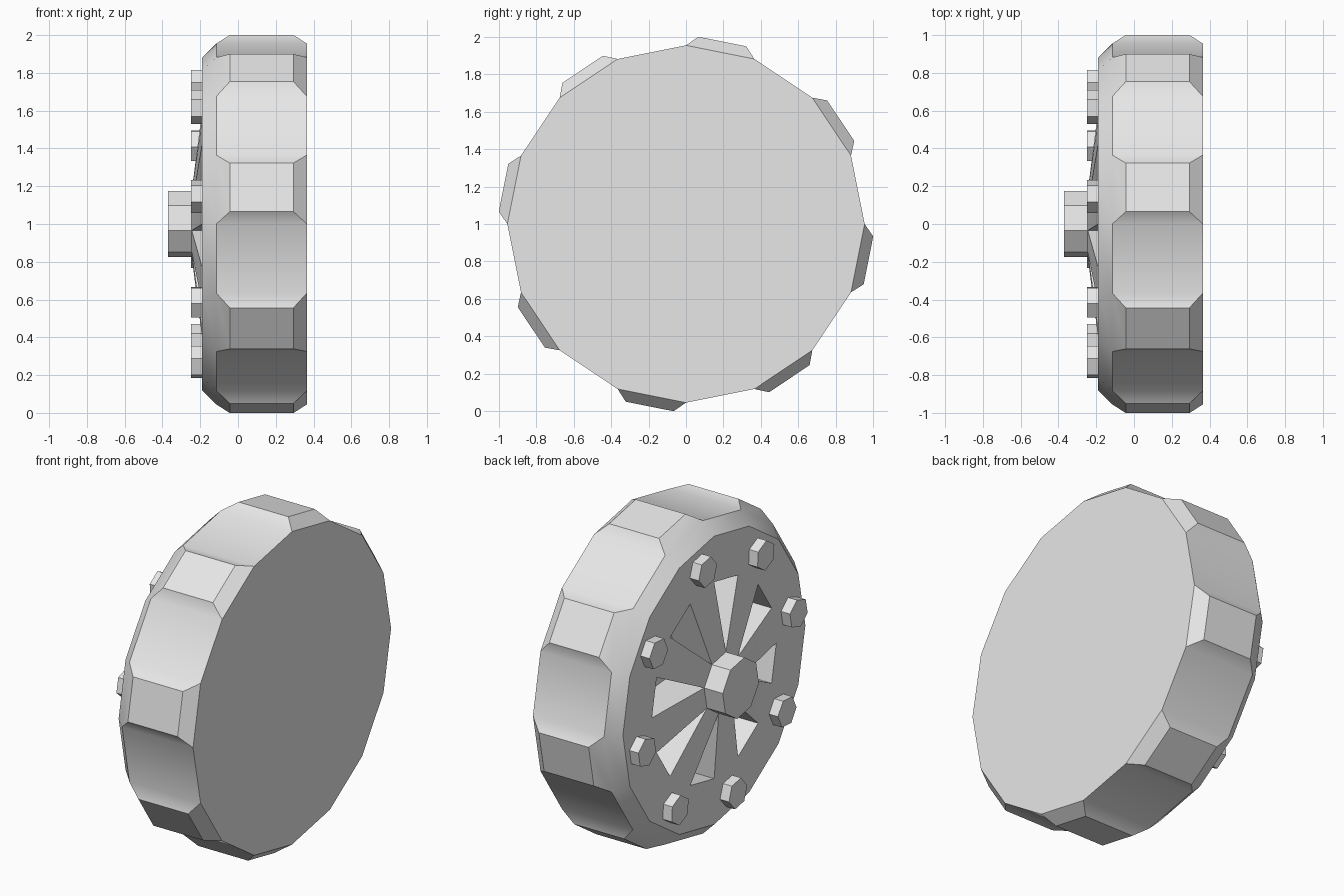
import bpy, bmesh
from math import sin, cos, radians
from mathutils import Vector

cube = bpy.data.objects.get("Cube")
if cube:
    bpy.data.objects.remove(cube, do_unlink=True)

grey = bpy.data.materials.new("light_grey")
grey.use_nodes = True
grey.diffuse_color = (0.8, 0.8, 0.8, 1)
grey.node_tree.nodes["Principled BSDF"].inputs["Base Color"].default_value = (0.8, 0.8, 0.8, 1)

STEP = 22.5          # sixteen-sided wheel
HALF = STEP / 2
SIDES = 16
TREADS = 8
BACK, SHOULDER, FRONT = 0.365, -0.115, -0.19


def polar(x, r, deg):
    """Point on a circle about the axle, angle from the top towards +y."""
    a = radians(deg)
    return Vector((x, r * sin(a), 1 + r * cos(a)))


def ring(bm, x, r, n=SIDES, start=0.0):
    return [bm.verts.new(polar(x, r, start + i * 360 / n)) for i in range(n)]


def bridge(bm, a, b):
    n = len(a)
    return [bm.faces.new((a[i], a[(i + 1) % n], b[(i + 1) % n], b[i])) for i in range(n)]


def finish(bm, name):
    bmesh.ops.recalc_face_normals(bm, faces=bm.faces[:])
    mesh = bpy.data.meshes.new(name)
    bm.to_mesh(mesh)
    bm.free()
    mesh.materials.append(grey)
    obj = bpy.data.objects.new(name, mesh)
    bpy.context.collection.objects.link(obj)
    bpy.ops.object.select_all(action='DESELECT')
    obj.select_set(True)
    bpy.context.view_layer.objects.active = obj
    bpy.ops.object.shade_smooth_by_angle(angle=radians(30))
    return obj


# Tyre: closed back, bevelled front shoulder, raised blocks on every other side
bm = bmesh.new()
back = ring(bm, BACK, 0.955)
shoulder = ring(bm, SHOULDER, 0.955)
rim = ring(bm, FRONT, 0.88)
bm.faces.new(back)
bridge(bm, shoulder, rim)
tread = bridge(bm, back, shoulder)
for i in range(0, SIDES, 2):
    base = list(tread[i].verts)
    mid = sum((v.co for v in base), Vector()) / 4
    lift = polar(0, 0.058, i * STEP + HALF) - Vector((0, 0, 1))
    top = [bm.verts.new(mid + (v.co - mid) * 0.7 + lift) for v in base]
    bm.faces.remove(tread[i])
    bridge(bm, base, top)
    bm.faces.new(top)
finish(bm, "tyre")

# Wheel face: flat band, spokes rising to the hub, triangular recesses between
bm = bmesh.new()
inner = ring(bm, 0.1, 0.87)
outer = ring(bm, FRONT, 0.88)
dish = ring(bm, FRONT, 0.6)
core = ring(bm, -0.245, 0.178, TREADS, STEP + HALF)
bm.faces.new(inner)
bm.faces.new(core)
bridge(bm, inner, outer)
bridge(bm, outer, dish)
for j in range(TREADS):
    a, b, c = dish[2 * j], dish[2 * j + 1], dish[(2 * j + 2) % SIDES]
    bm.faces.new((core[j - 1], a, b, core[j]))
    mouth = [b, c, core[j]]
    floor = [bm.verts.new((0, v.co.y, v.co.z)) for v in mouth]
    bridge(bm, mouth, floor)
    bm.faces.new(floor)
finish(bm, "wheel_face")

# Hub cap
bm = bmesh.new()
ends = [ring(bm, x, 0.178, TREADS, STEP + HALF) for x in (-0.24, -0.37)]
bridge(bm, *ends)
for end in ends:
    bm.faces.new(end)
finish(bm, "hub_cap")

# Hexagonal bolts, one in line with each tread block
for j in range(TREADS):
    bm = bmesh.new()
    angle = j * 45 + HALF
    shift = polar(0, 0.745, angle) - Vector((0, 0, 1))
    ends = [ring(bm, x, 0.09, 6, angle + 30) for x in (FRONT + 0.01, -0.25)]
    bridge(bm, *ends)
    for end in ends:
        bm.faces.new(end)
    bmesh.ops.translate(bm, verts=bm.verts[:], vec=shift)
    finish(bm, f"bolt_{j + 1}")
